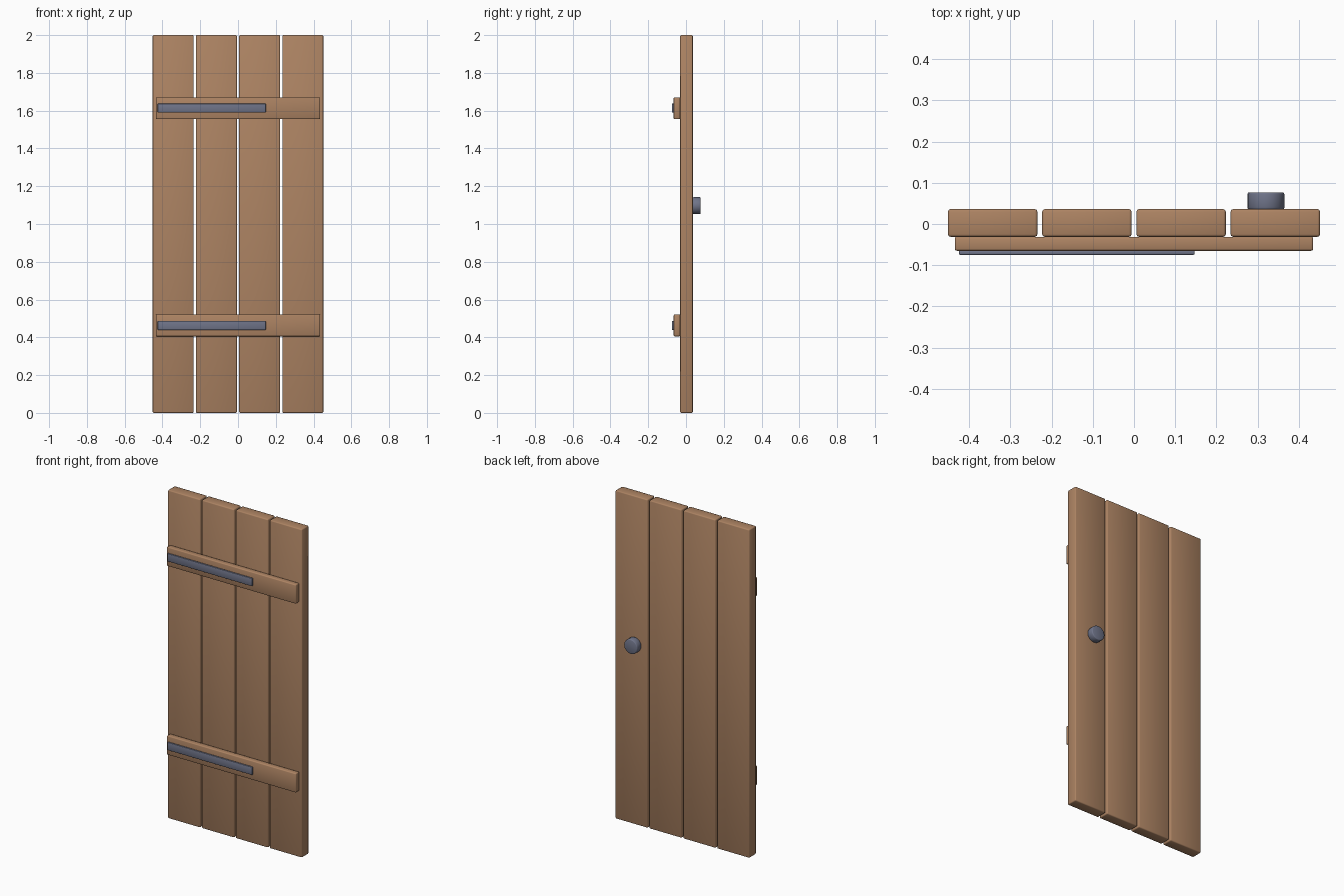
import bpy
import math

if "Cube" in bpy.data.objects:
    bpy.data.objects.remove(bpy.data.objects["Cube"])


def material(name, color):
    m = bpy.data.materials.new(name)
    m.diffuse_color = color
    m.use_nodes = True
    m.node_tree.nodes["Principled BSDF"].inputs["Base Color"].default_value = m.diffuse_color
    return m


wood = material("wood", (0.42, 0.23, 0.125, 1))
iron = material("iron", (0.16, 0.175, 0.25, 1))


def finish(ob, name, mat, bevel):
    """Name, colour, soften edges and smooth the part."""
    ob.name = name
    ob.data.materials.append(mat)
    bpy.ops.object.transform_apply(location=False, rotation=True, scale=True)
    mod = ob.modifiers.new("soft_edges", 'BEVEL')
    mod.width = bevel
    mod.segments = 2
    mod.limit_method = 'ANGLE'
    mod.angle_limit = math.radians(40)
    bpy.ops.object.modifier_apply(modifier=mod.name)
    bpy.ops.object.shade_smooth_by_angle(angle=math.radians(50))


def box(name, x, y, z, mat, bevel):
    """Box from (min, max) ranges along each axis."""
    ranges = (x, y, z)
    bpy.ops.mesh.primitive_cube_add(size=1, location=[(a + b) / 2 for a, b in ranges])
    ob = bpy.context.object
    ob.scale = [b - a for a, b in ranges]
    finish(ob, name, mat, bevel)


# Four upright planks with narrow gaps
PITCH, WIDTH = 0.2287, 0.217
for i in range(4):
    cx = (i - 1.5) * PITCH
    box(f"plank_{i + 1}", (cx - WIDTH / 2, cx + WIDTH / 2), (-0.031, 0.036),
        (0, 2), wood, 0.006)

# Front battens, each carrying an iron hinge strap
for label, z in (("lower", 0.463), ("upper", 1.613)):
    box(f"{label}_batten", (-0.435, 0.435), (-0.065, -0.031),
        (z - 0.058, z + 0.058), wood, 0.005)
    box(f"{label}_hinge_strap", (-0.425, 0.147), (-0.075, -0.064),
        (z - 0.024, z + 0.024), iron, 0.003)

# Round door knob on the back
bpy.ops.mesh.primitive_cylinder_add(vertices=16, radius=0.045, depth=0.042,
                                    location=(0.32, 0.056, 1.097),
                                    rotation=(math.radians(90), 0, 0))
finish(bpy.context.object, "door_knob", iron, 0.005)
